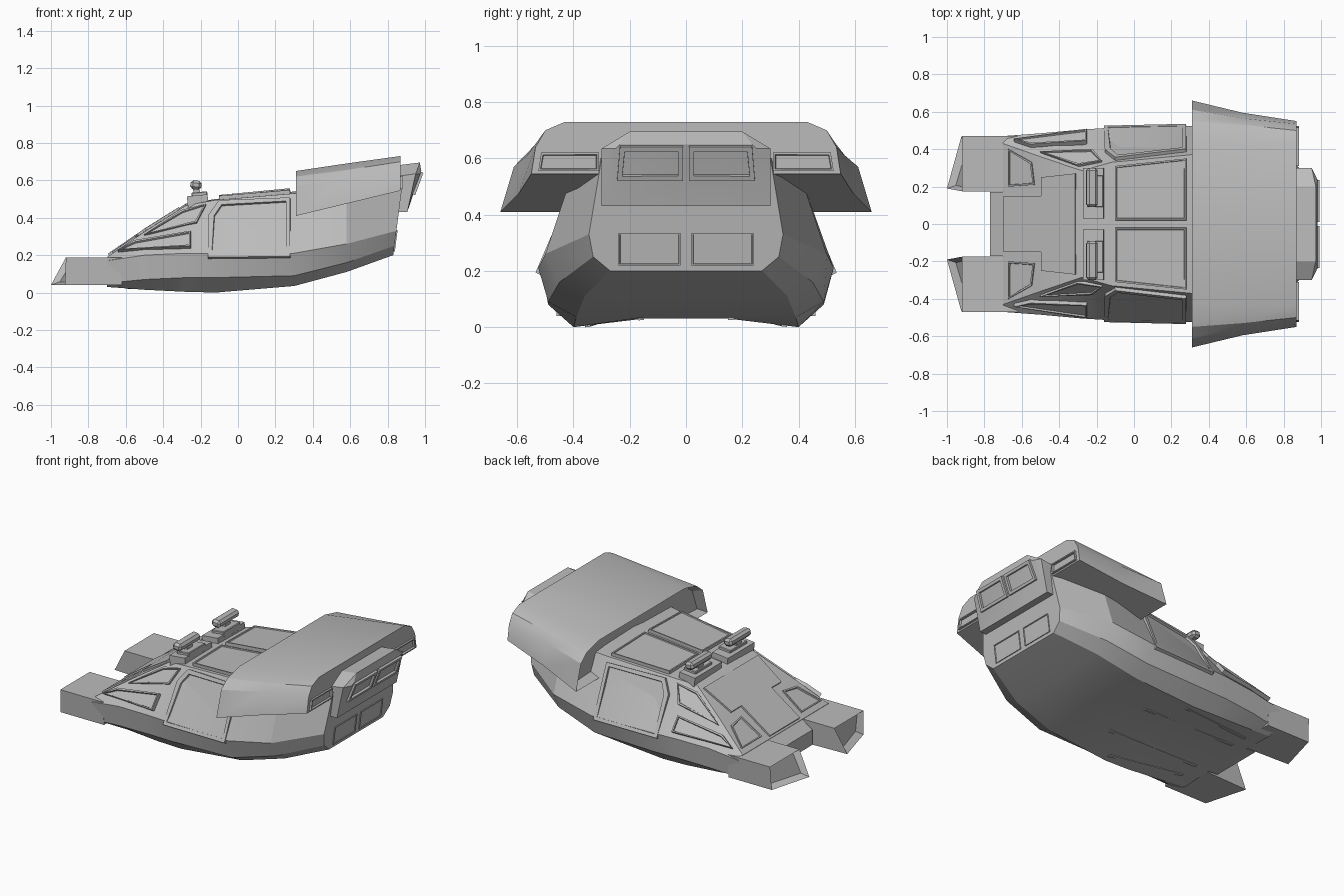
import bpy, bmesh, math
from mathutils import Vector, Matrix
from mathutils.bvhtree import BVHTree

if "Cube" in bpy.data.objects:
    bpy.data.objects.remove(bpy.data.objects["Cube"])

grey = bpy.data.materials.new("hull grey")
grey.diffuse_color = (0.5, 0.5, 0.5, 1)
grey.use_nodes = True
grey.node_tree.nodes["Principled BSDF"].inputs["Base Color"].default_value = grey.diffuse_color


def finish(name, bm, angle=25):
    bmesh.ops.recalc_face_normals(bm, faces=bm.faces)
    me = bpy.data.meshes.new(name)
    bm.to_mesh(me)
    bm.free()
    ob = bpy.data.objects.new(name, me)
    bpy.context.collection.objects.link(ob)
    me.materials.append(grey)
    bpy.ops.object.select_all(action='DESELECT')
    ob.select_set(True)
    bpy.context.view_layer.objects.active = ob
    bpy.ops.object.shade_smooth_by_angle(angle=math.radians(angle))
    return ob


def loft(name, halves, mouth=None):
    """Skin mirrored half sections; mouth = (rim, depth) hollows the first cap."""
    bm = bmesh.new()
    rings = []
    for half in halves:
        pts = half + [(x, -y, z) for x, y, z in reversed(half) if y > 0]
        rings.append([bm.verts.new(p) for p in pts])
    n = len(rings[0])
    for a, b in zip(rings, rings[1:]):
        for i in range(n):
            bm.faces.new((a[i], a[(i + 1) % n], b[(i + 1) % n], b[i]))
    front = bm.faces.new(rings[0])
    bm.faces.new(rings[-1])
    bmesh.ops.recalc_face_normals(bm, faces=bm.faces)
    if mouth:
        bmesh.ops.inset_individual(bm, faces=[front], thickness=mouth[0])
        bmesh.ops.translate(bm, verts=front.verts, vec=(mouth[1], 0, 0))
    tree = BVHTree.FromBMesh(bm)
    finish(name, bm)
    return tree


def panel(name, tree, pts, axis, h=0.015, rim=0.015, depth=0.01, sides=(1, -1)):
    """Raised plate with a sunken middle, projected onto a surface along an axis."""
    bm = bmesh.new()
    for s in sides:
        hits = []
        for a, b in pts:
            o, d = {'y': ((a, 5 * s, b), (0, -s, 0)),
                    'z': ((a, b * s, 5), (0, 0, -1)),
                    '-z': ((a, b * s, -5), (0, 0, 1)),
                    'x': ((5, a * s, b), (-1, 0, 0))}[axis]
            hit = tree.ray_cast(Vector(o), Vector(d))[0]
            if hit:
                hits.append(hit)
        if len(hits) < 3:
            continue
        nrm = Vector()
        for p, q in zip(hits, hits[1:] + hits[:1]):
            nrm += p.cross(q)
        nrm.normalize()
        if nrm.dot(Vector(d)) > 0:
            nrm = -nrm
        low = [bm.verts.new(p - nrm * 0.02) for p in hits]
        top = [bm.verts.new(p + nrm * h) for p in hits]
        n = len(hits)
        bm.faces.new(low)
        face = bm.faces.new(top)
        for i in range(n):
            bm.faces.new((low[i], low[(i + 1) % n], top[(i + 1) % n], top[i]))
        bmesh.ops.recalc_face_normals(bm, faces=bm.faces)
        if rim:
            bmesh.ops.inset_individual(bm, faces=[face], thickness=rim)
            ring = bmesh.ops.inset_individual(bm, faces=[face], thickness=0.003)
            bmesh.ops.translate(bm, verts=face.verts, vec=-nrm * depth)
    return finish(name, bm, 20)


def box_pair(name, c, size, tilt=0, bevel=0.0):
    bm = bmesh.new()
    for s in (1, -1):
        m = (Matrix.Translation((c[0], c[1] * s, c[2])) @ Matrix.Rotation(tilt, 4, 'Y')
             @ Matrix.Diagonal((*size, 1)))
        bmesh.ops.create_cube(bm, size=1, matrix=m)
    if bevel:
        bmesh.ops.bevel(bm, geom=bm.edges[:], offset=bevel, segments=1, affect='EDGES')
    return finish(name, bm)


# Main hull: x, then keel, chine, lower side, widest point, deck edge, deck centre
def section(x, keel, chine, low, wide, deck, crown, lean=0):
    pts = [(0, keel), (0.15, keel), chine, low, wide, deck, (0, crown)]
    return [(x + lean * (z - keel), y, z) for y, z in pts]


hull = loft("main_hull", [
    section(-0.70, .040, (.38, .030), (.45, .05), (.47, .17), (.43, .19), .19),
    section(-0.50, .035, (.39, .015), (.47, .07), (.485, .20), (.36, .325), .33),
    section(-0.28, .030, (.40, .004), (.485, .08), (.505, .21), (.285, .465), .475),
    section(-0.12, .030, (.40, .000), (.49, .08), (.515, .21), (.33, .495), .50),
    section(0.30, .035, (.39, .035), (.49, .09), (.525, .21), (.37, .53), .54),
    section(0.58, .110, (.36, .110), (.45, .16), (.50, .26), (.40, .56), .60),
    section(0.83, .200, (.27, .200), (.33, .25), (.345, .33), (.30, .60), .62, 0.13)])

# Nose between the prongs
loft("nose", [[(-0.77, 0, .045), (-0.77, .17, .045), (-0.77, .17, .14), (-0.77, 0, .14)],
              [(-0.69, 0, .04), (-0.69, .17, .04), (-0.69, .17, .195), (-0.69, 0, .195)],
              [(-0.60, 0, .04), (-0.60, .17, .04), (-0.60, .17, .2), (-0.60, 0, .2)]])

# Forward prongs with sloping hollow tips
bm = bmesh.new()
for s in (1, -1):
    tip = [(-0.92, .175, .188), (-0.92, .47, .188), (-0.925, .46, .04), (-1.0, .19, .04)]
    back = [(-0.62, .175, .188), (-0.62, .47, .188), (-0.62, .46, .04), (-0.62, .175, .04)]
    t = [bm.verts.new((x, y * s, z)) for x, y, z in tip]
    b = [bm.verts.new((x, y * s, z)) for x, y, z in back]
    for i in range(4):
        j = (i + 1) % 4
        bm.faces.new((t[i], t[j], b[j], b[i]))
    bm.faces.new(b)
    front = bm.faces.new(t)
    bmesh.ops.recalc_face_normals(bm, faces=bm.faces)
    bmesh.ops.inset_individual(bm, faces=[front], thickness=0.025)
    bmesh.ops.translate(bm, verts=front.verts, vec=(0.04, 0, 0))
finish("prongs", bm, 15)

# Rear wing shell with an open front intake
def shell(x, *pts):
    return [(x, y, z) for y, z in pts]


wing = loft("wing_shell", [
    shell(.31, (0, .65), (.43, .65), (.55, .62), (.612, .57), (.66, .41), (.40, .41), (0, .41)),
    shell(.58, (0, .69), (.43, .69), (.53, .655), (.565, .61), (.595, .475), (.36, .475), (0, .475)),
    shell(.87, (0, .73), (.43, .73), (.50, .70), (.535, .64), (.55, .545), (.30, .545), (0, .545))],
    mouth=(0.025, 0.06))
panel("wing_rear_vents", wing, [(.31, .555), (.525, .555), (.515, .62), (.31, .62)], 'x', .012, .01, .012)

# Engine block at the stern
engine = loft("engine_block", [
    [(.82, 0, .43), (.82, .30, .43), (.84, .30, .62), (.85, .2, .68), (.85, 0, .68)],
    [(.905, 0, .43), (.905, .30, .43), (.95, .30, .635), (.972, .2, .695), (.972, 0, .695)],
    [(.93, 0, .515), (.93, .25, .515), (.975, .25, .635), (.98, .235, .65), (.98, 0, .65)]])
panel("engine_exhausts", engine, [(.01, .525), (.245, .525), (.235, .645), (.01, .645)], 'x', .014, .025, .03)
panel("stern_hatches", hull, [(.02, .22), (.24, .22), (.24, .335), (.02, .335)], 'x', .006, .006, .004)

# Side plates
panel("side_doors", hull, [(-.16, .18), (-.155, .41), (-.10, .485), (.28, .50), (.28, .185)], 'y', .02, .03, .012)
panel("lower_cheek_plates", hull, [(-.64, .215), (-.55, .265), (-.25, .315), (-.25, .235)], 'y', .025, .012, .01)
panel("upper_cheek_plates", hull, [(-.50, .305), (-.30, .435), (-.17, .468), (-.22, .37)], 'y', .012, .012, .008)

# Deck and nose plates
panel("deck_plates", hull, [(-.10, .02), (.28, .02), (.28, .35), (-.10, .31)], 'z', .02, .012, .006)
panel("nose_side_hatches", hull, [(-.67, .20), (-.53, .21), (-.545, .33), (-.67, .40)], 'z', .008, .012, .008)
panel("nose_centre_plate", hull,
      [(-.69, .15), (-.49, .15), (-.49, .25), (-.31, .27), (-.31, -.27), (-.49, -.25), (-.49, -.15), (-.69, -.15)],
      'z', .012, 0, sides=(1,))

# Belly rails
panel("belly_inner_rails", hull, [(-.60, .15), (-.60, .17), (.05, .17), (.05, .15)], '-z', .006, 0)
panel("belly_outer_rails", hull, [(-.60, .27), (-.60, .29), (-.10, .36), (-.10, .34)], '-z', .006, 0)

# Twin turrets
box_pair("turret_bases", (-.215, .165, .485), (.11, .27, .07), -.1)
box_pair("turret_steps", (-.205, .175, .515), (.085, .17, .045), -.1, .004)
box_pair("turret_posts", (-.222, .19, .545), (.035, .05, .05), -.1)
box_pair("turret_guns", (-.225, .195, .575), (.06, .21, .048), .12, .014)
